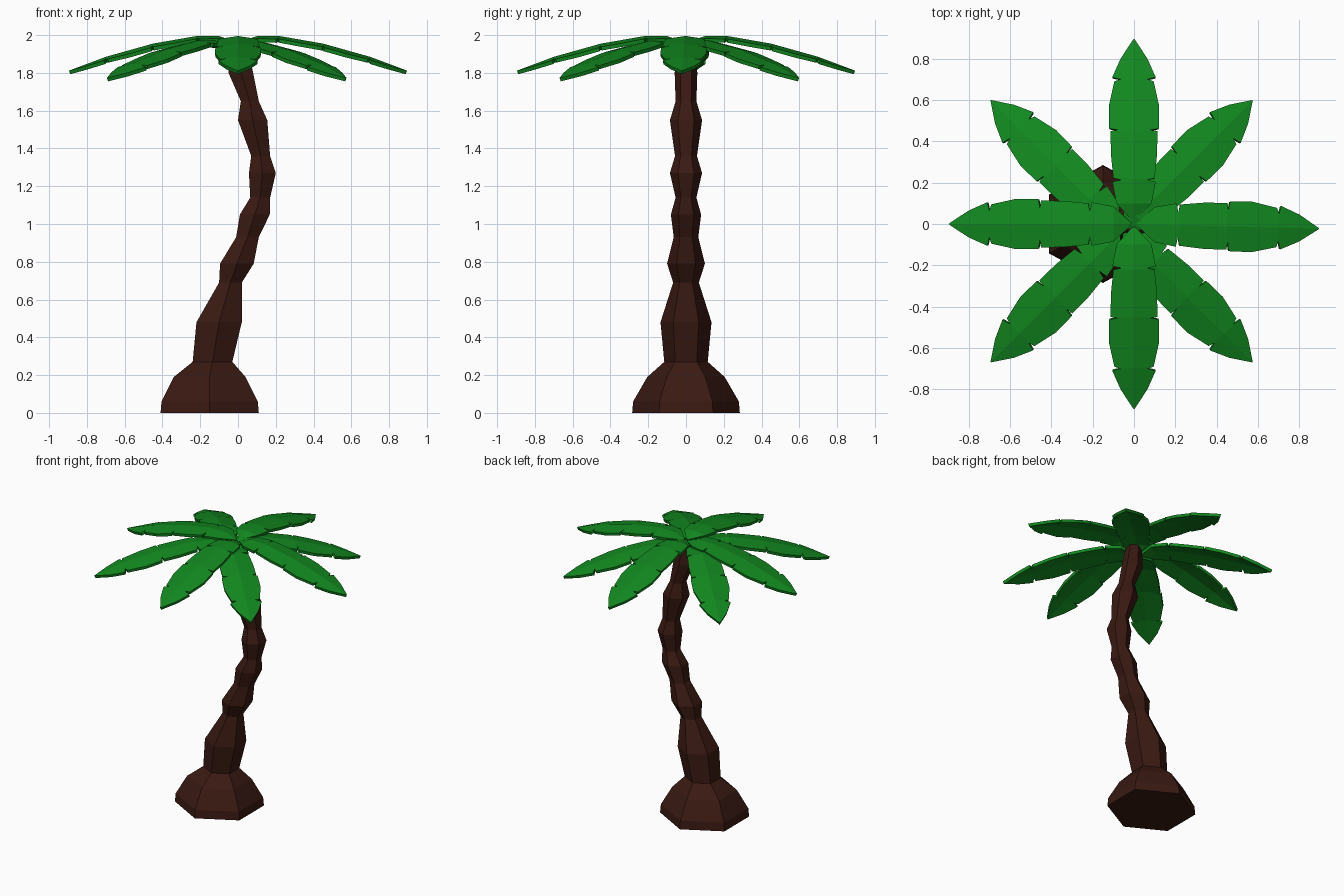
import bpy, bmesh, math
from mathutils import Vector

if "Cube" in bpy.data.objects:
    bpy.data.objects.remove(bpy.data.objects["Cube"])


def material(name, color):
    m = bpy.data.materials.new(name)
    m.diffuse_color = (*color, 1)
    m.use_nodes = True
    m.node_tree.nodes["Principled BSDF"].inputs["Base Color"].default_value = m.diffuse_color
    return m


def make_object(name, bm, mat):
    bmesh.ops.recalc_face_normals(bm, faces=bm.faces)
    mesh = bpy.data.meshes.new(name)
    bm.to_mesh(mesh)
    bm.free()
    mesh.materials.append(mat)
    ob = bpy.data.objects.new(name, mesh)
    bpy.context.collection.objects.link(ob)
    return ob


bark = material("bark", (0.042, 0.010, 0.006))
green = material("leaf_green", (0.006, 0.25, 0.014))

# Trunk: hexagonal rings as (z, left x, right x, half depth in y)
rings = [(0, -.41, .11, .285), (.06, -.405, .105, .28), (.19, -.34, .04, .205),
         (.27, -.24, -.03, .115), (.48, -.22, .02, .135), (.69, -.10, .02, .068),
         (.79, -.095, .083, .10), (.93, -.01, .11, .065), (1.05, .01, .168, .08),
         (1.14, .065, .17, .055), (1.27, .058, .20, .085), (1.36, .07, .17, .058),
         (1.55, .0, .155, .085), (1.65, .015, .11, .055), (1.80, -.05, .08, .06),
         (1.95, -.05, .05, .045)]
bm = bmesh.new()
loops = []
for z, xl, xr, hy in rings:
    rx = (xr - xl) / 2 / math.cos(math.pi / 6)
    loops.append([bm.verts.new(((xl + xr) / 2 + rx * math.cos(a), hy * math.sin(a), z))
                  for a in [math.pi / 6 + i * math.pi / 3 for i in range(6)]])
for a, b in zip(loops, loops[1:]):
    for i in range(6):
        j = (i + 1) % 6
        bm.faces.new((a[i], a[j], b[j], b[i]))
bm.faces.new(loops[0][::-1])
bm.faces.new(loops[-1])
make_object("trunk", bm, bark)

# Leaf outline as (distance, half width); narrow dips are the torn notches
outline = [(.015, .008), (.10, .085), (.205, .105), (.213, .06), (.222, .10),
           (.34, .112), (.45, .113), (.455, .075), (.462, .12), (.57, .122),
           (.69, .095), (.70, .065), (.71, .105), (.80, .065), (.895, .002)]
arch = [(0, 1.955), (.10, 1.99), (.22, 1.99), (.45, 1.95), (.70, 1.88), (.9, 1.805)]


def arch_height(r):
    for (r0, z0), (r1, z1) in zip(arch, arch[1:]):
        if r <= r1:
            return z0 + (z1 - z0) * (r - r0) / (r1 - r0)
    return arch[-1][1]


def leaf(name, angle, center, slope):
    bm = bmesh.new()
    d = Vector((math.cos(angle), math.sin(angle), 0))
    side = Vector((-d.y, d.x, 0))
    rows = []
    for r, w in outline:
        p = center + d * r + Vector((0, 0, arch_height(r) - slope * r))
        rows.append([bm.verts.new(p + side * w * s - Vector((0, 0, .15 * w * abs(s))))
                     for s in (-1, 0, 1)])
    for a, b in zip(rows, rows[1:]):
        for i in range(2):
            bm.faces.new((a[i], b[i], b[i + 1], a[i + 1]))
    ob = make_object(name, bm, green)
    # leaf thickness, added below the surface
    m = ob.modifiers.new("thickness", "SOLIDIFY")
    m.thickness = .02
    m.offset = -1


# Four straight leaves and four drooping diagonal leaves
for i in range(4):
    a = i * math.pi / 2
    leaf(f"straight_leaf_{i + 1}", a - (.025 if i == 0 else 0), Vector((0, 0, .005)), 0)
    leaf(f"diagonal_leaf_{i + 1}", a + math.pi / 4, Vector((-.06, -.035, -.015)), .02)
